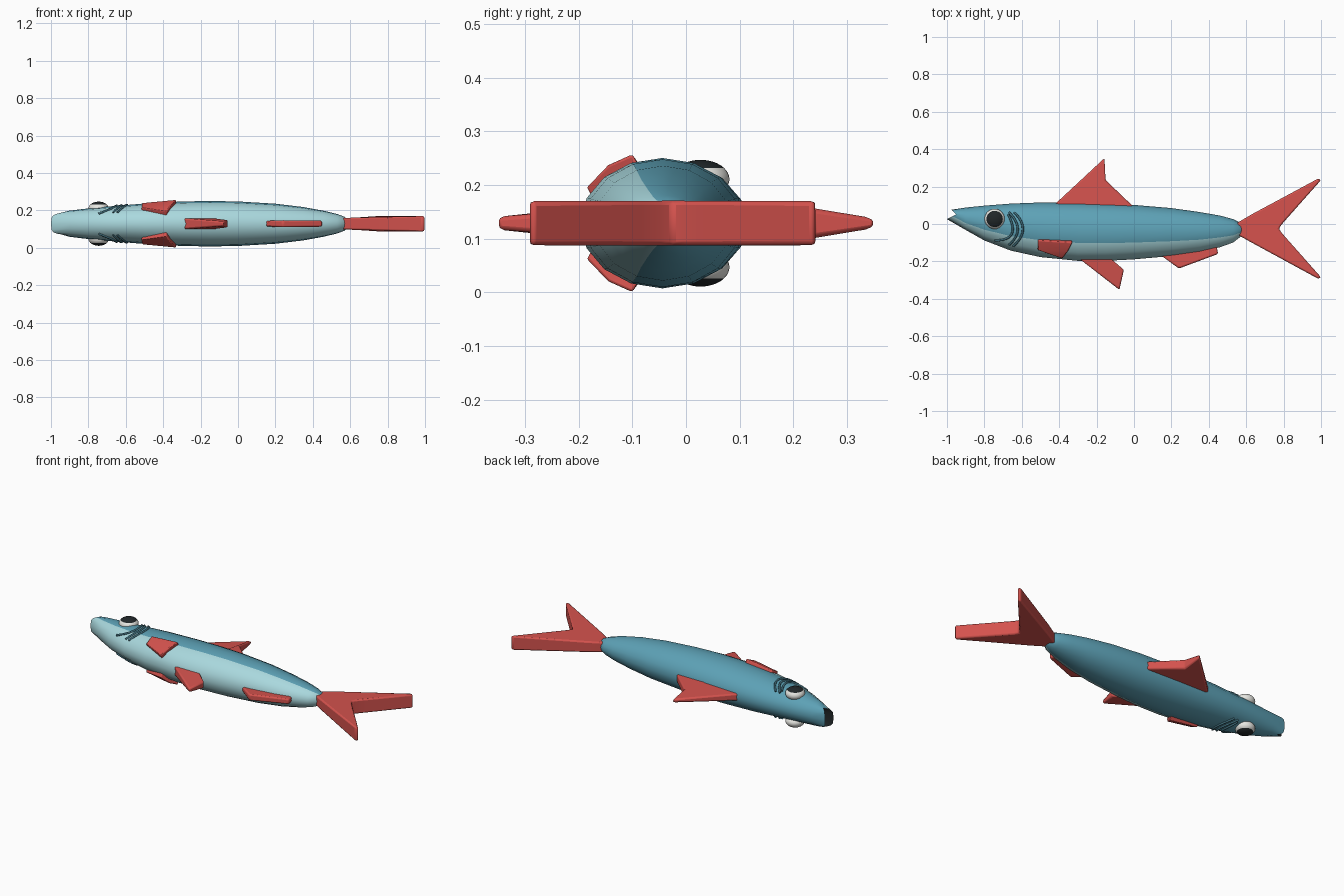
import bpy, bmesh, math

if "Cube" in bpy.data.objects:
    bpy.data.objects.remove(bpy.data.objects["Cube"])

CZ = 0.129   # height of the fish's mid plane (it lies on its side)


def material(name, rgb):
    m = bpy.data.materials.new(name)
    m.diffuse_color = (*rgb, 1)
    m.use_nodes = True
    m.node_tree.nodes["Principled BSDF"].inputs["Base Color"].default_value = m.diffuse_color
    return m


BLUE = material("back blue", (0.11, 0.36, 0.47))
PALE = material("belly pale blue", (0.40, 0.69, 0.73))
RED = material("fin red", (0.66, 0.085, 0.075))
DARK = material("near black", (0.015, 0.02, 0.022))
WHITE = material("eye white", (0.80, 0.80, 0.76))
GILL = material("gill blue", (0.055, 0.17, 0.22))


def make(name, verts, faces, mats, smooth=None, bevel=0):
    me = bpy.data.meshes.new(name)
    me.from_pydata(verts, [], faces)
    ob = bpy.data.objects.new(name, me)
    bpy.context.collection.objects.link(ob)
    for m in mats:
        me.materials.append(m)
    bm = bmesh.new()
    bm.from_mesh(me)
    bmesh.ops.recalc_face_normals(bm, faces=bm.faces)
    bm.to_mesh(me)
    bm.free()
    if bevel:
        b = ob.modifiers.new("bevel", "BEVEL")
        b.width, b.segments, b.limit_method = bevel, 2, "ANGLE"
    if smooth:
        bpy.ops.object.select_all(action="DESELECT")
        bpy.context.view_layer.objects.active = ob
        ob.select_set(True)
        bpy.ops.object.shade_smooth_by_angle(angle=math.radians(smooth))
    return ob


# body stations: x, back y, belly y, half thickness
ST = [(-0.985, 0.076, 0.026, 0.055), (-0.9, 0.088, -0.032, 0.070),
      (-0.8, 0.098, -0.088, 0.082), (-0.66, 0.109, -0.142, 0.095),
      (-0.5, 0.115, -0.177, 0.108), (-0.3, 0.113, -0.197, 0.119),
      (-0.15, 0.109, -0.197, 0.1215), (0.0, 0.102, -0.189, 0.119),
      (0.2, 0.085, -0.171, 0.107), (0.35, 0.064, -0.150, 0.089),
      (0.46, 0.045, -0.124, 0.069), (0.53, 0.026, -0.099, 0.052),
      (0.57, 0.006, -0.068, 0.037), (0.585, -0.015, -0.042, 0.018)]
N = 16


def section(x):
    for a, b in zip(ST, ST[1:]):
        if x <= b[0]:
            t = (x - a[0]) / (b[0] - a[0])
            return [p + (q - p) * t for p, q in zip(a, b)][1:]


def skin(x, y):
    """Half thickness of the body at x, y."""
    top, bot, h = section(x)
    s = (y - (top + bot) / 2) / ((top - bot) / 2)
    return h * math.sqrt(max(0, 1 - s * s))


# body: lofted ellipses, first ring notched into an open mouth
verts, faces = [], []
for i, (x, top, bot, h) in enumerate(ST):
    for k in range(N):
        a = 2 * math.pi * k / N
        s, c = math.sin(a), math.cos(a)
        xx = x
        if i == 0:
            xx = -0.95 - (0.027 if s > 0 else 0.05) * abs(s)
            c = math.copysign(abs(c) ** 0.5, c) if abs(c) > 1e-6 else 0
        verts.append((xx, (top + bot) / 2 + (top - bot) / 2 * s, CZ + h * c))
for i in range(len(ST) - 1):
    for k in range(N):
        k2 = (k + 1) % N
        faces.append((i * N + k, i * N + k2, (i + 1) * N + k2, (i + 1) * N + k))
side_count = len(faces)
faces.append(tuple(range((len(ST) - 1) * N, len(ST) * N)))
verts.append((-0.90, 0.045, CZ))      # back of the mouth
for k in range(N):
    faces.append((k, (k + 1) % N, len(verts) - 1))
body = make("body", verts, faces, [BLUE, PALE, DARK], smooth=50)
for p in body.data.polygons:
    if p.index > side_count:
        p.material_index = 2
    elif p.index < side_count and 9 <= p.index % N <= 14:
        p.material_index = 1


# flat fins: outline points are x, y, half thickness
def fin(name, pts, bevel=0.008):
    n = len(pts)
    v = [(x, y, CZ + t) for x, y, t in pts] + [(x, y, CZ - t) for x, y, t in pts]
    f = [tuple(range(n)), tuple(range(2 * n - 1, n - 1, -1))]
    f += [(i, (i + 1) % n, n + (i + 1) % n, n + i) for i in range(n)]
    make(name, v, f, [RED], smooth=25, bevel=bevel)


fin("dorsal_fin", [(-0.44, 0.09, 0.022), (-0.158, 0.352, 0.010), (-0.152, 0.235, 0.027),
                   (0.0, 0.09, 0.024), (-0.2, 0.07, 0.03)])
fin("pelvic_fin", [(-0.30, -0.18, 0.030), (-0.078, -0.352, 0.012),
                   (-0.054, -0.245, 0.020), (-0.13, -0.18, 0.03)])
fin("anal_fin", [(0.14, -0.165, 0.015), (0.24, -0.238, 0.019),
                 (0.45, -0.16, 0.016), (0.44, -0.11, 0.016)])
fin("tail_fin", [(0.55, 0.005, 0.030), (0.63, 0.052, 0.033), (0.985, 0.243, 0.042),
                 (1.0, 0.235, 0.040), (0.82, 0.032, 0.042), (0.79, -0.002, 0.042),
                 (0.775, -0.025, 0.042), (0.79, -0.048, 0.042), (0.82, -0.082, 0.042),
                 (1.0, -0.285, 0.040), (0.985, -0.293, 0.042), (0.63, -0.10, 0.033),
                 (0.55, -0.055, 0.030)])

for side, tag in ((1, "upper"), (-1, "lower")):
    # pectoral fin: curved plate hugging the flank
    P = [(-0.512, -0.088, 0.112), (-0.33, -0.10, 0.129), (-0.352, -0.145, 0.109),
         (-0.383, -0.186, 0.066), (-0.515, -0.140, 0.085)]
    v = [(x, y, CZ + side * z) for x, y, z in P]
    v += [(x, y + 0.015, CZ + side * (z - 0.028)) for x, y, z in P]
    f = [(0, 1, 2, 4), (2, 3, 4), (5, 6, 7, 9), (7, 8, 9)]
    f += [(i, (i + 1) % 5, 5 + (i + 1) % 5, 5 + i) for i in range(5)]
    make("pectoral_fin_" + tag, v, f, [RED], smooth=35, bevel=0.005)

    # eye: flattened ball with a dark pupil cap
    bpy.ops.mesh.primitive_uv_sphere_add(segments=28, ring_count=20, radius=1,
                                         location=(-0.745, 0.027, CZ + side * 0.082))
    eye = bpy.context.object
    eye.name = "eye_" + tag
    eye.data.materials.append(WHITE)
    eye.data.materials.append(DARK)
    for p in eye.data.polygons:
        if p.center.z * side > 0 and math.hypot(p.center.x, p.center.y) < 0.76:
            p.material_index = 1
    eye.scale = (0.054, 0.054, 0.036)
    bpy.ops.object.shade_smooth_by_angle()

    # gill lines: thin arcs laid on the skin (ends and middle control point)
    arcs = [((-0.672, 0.05), (-0.600, -0.09), (-0.745, -0.088)),
            ((-0.668, 0.062), (-0.575, -0.03), (-0.668, -0.112)),
            ((-0.640, 0.062), (-0.545, -0.03), (-0.645, -0.118))]
    for j, (a, b, c) in enumerate(arcs):
        cu = bpy.data.curves.new("gill_line", "CURVE")
        cu.dimensions = "3D"
        cu.bevel_depth, cu.bevel_resolution, cu.use_fill_caps = 0.006, 1, True
        sp = cu.splines.new("POLY")
        sp.points.add(12)
        for i in range(13):
            t = i / 12
            x, y = [(1 - t) ** 2 * a[d] + 2 * t * (1 - t) * b[d] + t * t * c[d] for d in (0, 1)]
            sp.points[i].co = (x, y, CZ + side * (skin(x, y) + 0.001), 1)
        cu.materials.append(GILL)
        ob = bpy.data.objects.new(f"gill_line_{tag}_{j + 1}", cu)
        bpy.context.collection.objects.link(ob)
        bpy.ops.object.select_all(action="DESELECT")
        bpy.context.view_layer.objects.active = ob
        ob.select_set(True)
        bpy.ops.object.convert(target="MESH")
